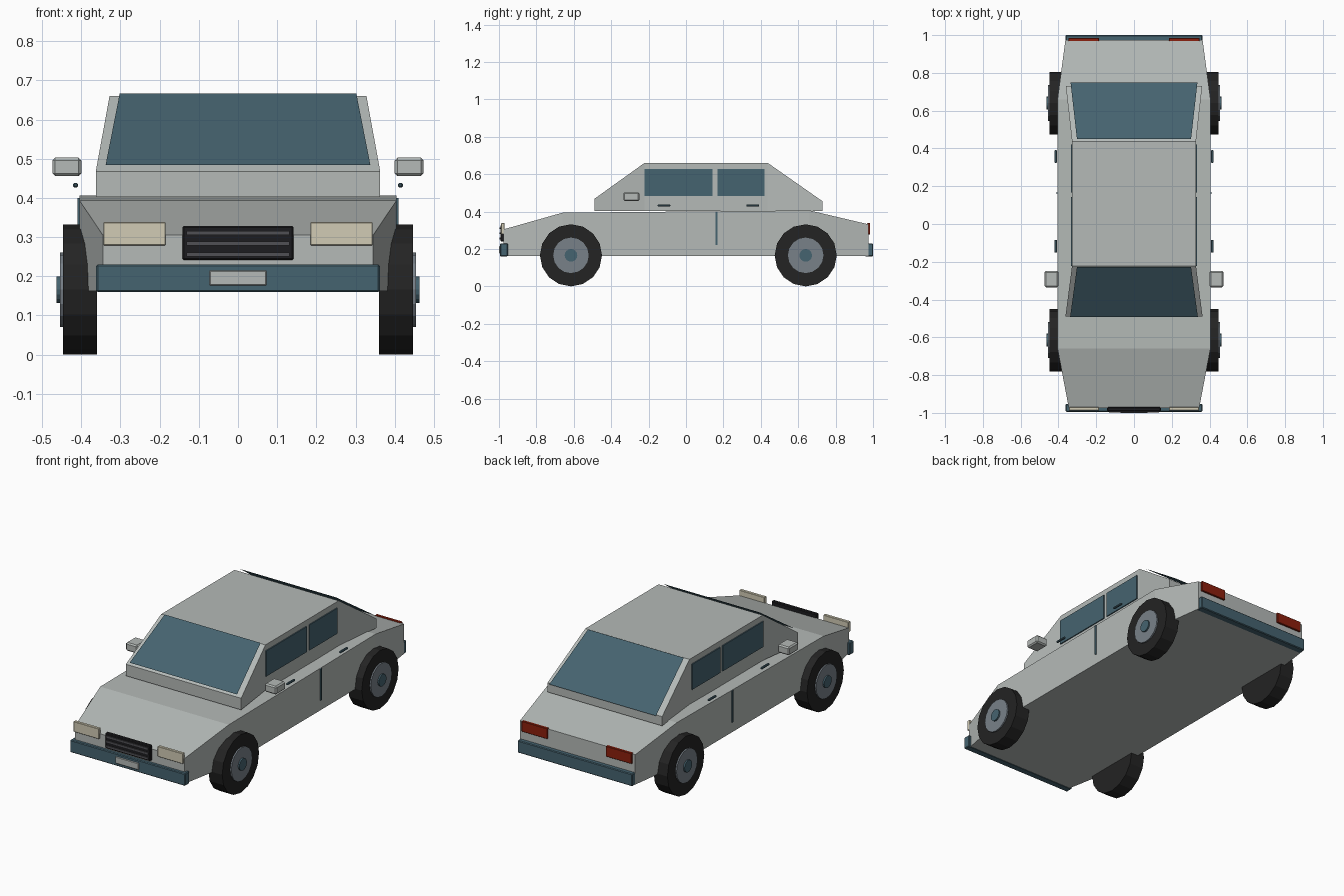
import bpy, bmesh, math
from mathutils import Vector

if "Cube" in bpy.data.objects:
    bpy.data.objects.remove(bpy.data.objects["Cube"])


def mat(name, r, g, b):
    m = bpy.data.materials.new(name)
    m.diffuse_color = (r, g, b, 1)
    m.use_nodes = True
    m.node_tree.nodes["Principled BSDF"].inputs["Base Color"].default_value = m.diffuse_color
    return m


PAINT = mat("silver paint", 0.46, 0.49, 0.475)
GLASS = mat("blue grey", 0.06, 0.125, 0.16)
RUBBER = mat("tyre black", 0.017, 0.017, 0.017)
RIM = mat("rim grey", 0.19, 0.22, 0.25)
LAMP = mat("lamp cream", 0.64, 0.60, 0.46)
RED = mat("tail red", 0.26, 0.014, 0.004)
BLACK = mat("grille black", 0.012, 0.012, 0.014)
BAR = mat("grille bar grey", 0.08, 0.08, 0.09)


def finish(name, bm, material):
    me = bpy.data.meshes.new(name)
    bm.to_mesh(me)
    bm.free()
    me.materials.append(material)
    ob = bpy.data.objects.new(name, me)
    bpy.context.collection.objects.link(ob)
    return ob


def loft(name, stations, material):
    """Vertical-sided shell through stations of (y, half width, bottom, top)."""
    bm = bmesh.new()
    rings = [[bm.verts.new(p) for p in
              ((-w, y, a), (w, y, a), (w, y, b), (-w, y, b))]
             for y, w, a, b in stations]
    for r, s in zip(rings, rings[1:]):
        for i in range(4):
            j = (i + 1) % 4
            bm.faces.new((r[i], r[j], s[j], s[i]))
    bm.faces.new(rings[0])
    bm.faces.new(rings[-1])
    bmesh.ops.recalc_face_normals(bm, faces=bm.faces)
    return finish(name, bm, material)


def box(name, x, y, z, material, bevel=0.0):
    """Box from three (low, high) ranges."""
    bm = bmesh.new()
    bmesh.ops.create_cube(bm, size=1)
    for v in bm.verts:
        v.co = Vector([(lo + hi) / 2 + c * (hi - lo)
                       for c, (lo, hi) in zip(v.co, (x, y, z))])
    if bevel:
        bmesh.ops.bevel(bm, geom=bm.edges[:], offset=bevel, segments=1,
                        affect='EDGES')
    return finish(name, bm, material)


def pair(name, x, y, z, material, bevel=0.0):
    box("left_" + name, x, y, z, material, bevel)
    box("right_" + name, (-x[1], -x[0]), y, z, material, bevel)


def disc(name, x0, x1, y, radius, material):
    """Wheel cylinder along x."""
    bm = bmesh.new()
    bmesh.ops.create_cone(bm, cap_ends=True, segments=16, radius1=radius,
                          radius2=radius, depth=1)
    for v in bm.verts:
        a, b, c = v.co
        v.co = ((x0 + x1) / 2 + c * (x1 - x0), y + a, 0.166 + b)
    bmesh.ops.recalc_face_normals(bm, faces=bm.faces)
    finish(name, bm, material)


def pane(name, low, high):
    """Sloping glass sheet between two (y, z, half width) edges."""
    bm = bmesh.new()
    (y0, z0, w0), (y1, z1, w1) = low, high
    f = bm.faces.new([bm.verts.new(p) for p in
                      ((-w0, y0, z0), (w0, y0, z0), (w1, y1, z1), (-w1, y1, z1))])
    f.normal_update()
    if f.normal.z < 0:
        f.normal_flip()
    finish(name, bm, GLASS)


# Body and cabin shells
loft("body", [(-0.975, 0.345, 0.162, 0.305), (-0.66, 0.405, 0.162, 0.394),
              (0.66, 0.405, 0.162, 0.406), (0.975, 0.363, 0.162, 0.332)], PAINT)
loft("cabin", [(-0.49, 0.363, 0.402, 0.468), (-0.222, 0.328, 0.402, 0.66),
               (0.437, 0.328, 0.402, 0.66), (0.73, 0.361, 0.402, 0.455)], PAINT)

# Glass
pane("windshield", (-0.492, 0.484, 0.338), (-0.228, 0.667, 0.302))
pane("rear_window", (0.75, 0.460, 0.336), (0.45, 0.667, 0.302))
pair("front_side_window", (0.326, 0.334), (-0.222, 0.143), (0.482, 0.627), GLASS)
pair("rear_side_window", (0.326, 0.334), (0.168, 0.42), (0.482, 0.627), GLASS)

# Door lines, handles and mirrors
pair("door_line", (0.402, 0.410), (0.159, 0.169), (0.22, 0.40), GLASS)
for end, y in (("front", -0.118), ("rear", 0.357)):
    pair(end + "_door_handle", (0.408, 0.421), (y - 0.034, y + 0.034),
         (0.427, 0.438), GLASS, 0.003)
pair("mirror", (0.40, 0.474), (-0.335, -0.249), (0.456, 0.503), PAINT, 0.007)

# Bumpers and number plate
box("front_bumper", (-0.362, 0.362), (-0.994, -0.953), (0.16, 0.23), GLASS, 0.004)
box("rear_bumper", (-0.362, 0.362), (0.958, 1.0), (0.16, 0.23), GLASS, 0.004)
box("number_plate", (-0.073, 0.073), (-1.0, -0.992), (0.176, 0.215), PAINT, 0.003)

# Lamps and grille
pair("headlight", (0.185, 0.344), (-0.988, -0.970), (0.279, 0.338), LAMP, 0.002)
pair("tail_light", (0.185, 0.346), (0.968, 0.985), (0.278, 0.338), RED, 0.002)
box("grille", (-0.142, 0.142), (-0.992, -0.970), (0.241, 0.329), BLACK, 0.004)
for i, z in enumerate((0.256, 0.284, 0.311)):
    box(f"grille_bar_{i + 1}", (-0.132, 0.132), (-0.997, -0.99),
        (z - 0.005, z + 0.005), BAR)

# Wheels
for end, y in (("front", -0.615), ("rear", 0.64)):
    for side, s in (("left", 1), ("right", -1)):
        for part, x0, x1, r, m in (("tyre", 0.36, 0.447, 0.166, RUBBER),
                                   ("rim", 0.44, 0.455, 0.095, RIM),
                                   ("hub", 0.45, 0.463, 0.034, GLASS)):
            disc(f"{end}_{side}_{part}", s * x0, s * x1, y, r, m)
